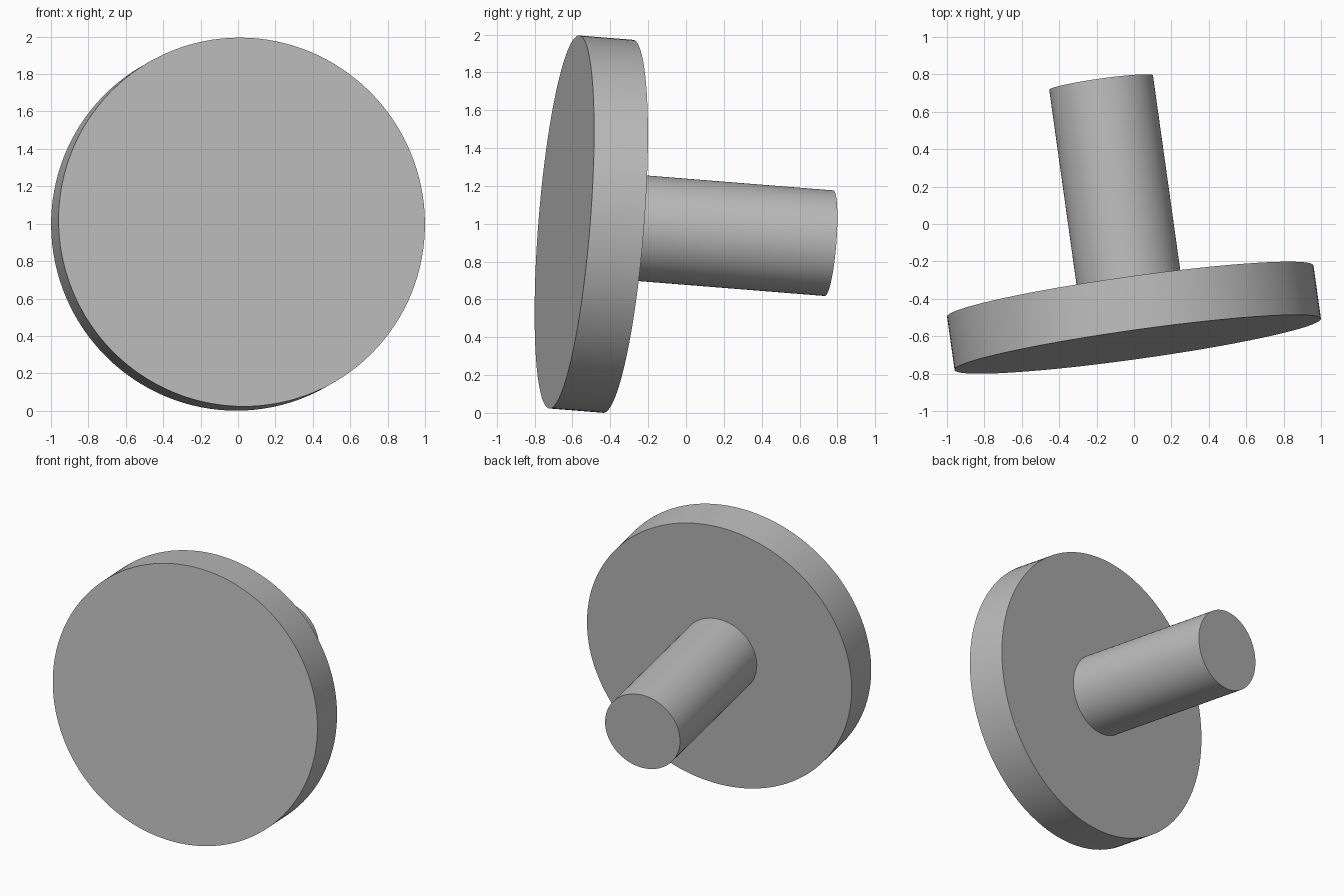
import bpy
from math import radians
from mathutils import Vector

cube = bpy.data.objects.get("Cube")
if cube:
    bpy.data.objects.remove(cube, do_unlink=True)

# Single plain grey
grey = bpy.data.materials.new("plain grey")
grey.use_nodes = True
colour = (0.5, 0.5, 0.5, 1)
grey.diffuse_color = colour
grey.node_tree.nodes["Principled BSDF"].inputs["Base Color"].default_value = colour

# Shared tilted axis, starting at the centre of the front face
face_centre = Vector((0.02, -0.643, 1.009))
axis = Vector((-0.14, 1, -0.08)).normalized()


def rod(name, radius, start, end, sides):
    """Smooth cylinder along the axis between two distances from the face."""
    bpy.ops.mesh.primitive_cylinder_add(
        vertices=sides, radius=radius, depth=end - start,
        location=face_centre + axis * (start + end) / 2,
        rotation=axis.to_track_quat('Z', 'Y').to_euler())
    obj = bpy.context.object
    obj.name = name
    obj.data.materials.append(grey)
    bpy.ops.object.shade_smooth_by_angle(angle=radians(30))
    return obj


# Wide round head and the stem behind it
thickness = 0.288
rod("disc_head", 0.989, 0, thickness, 128)
rod("stem", 0.28, thickness, 1.417, 96)
